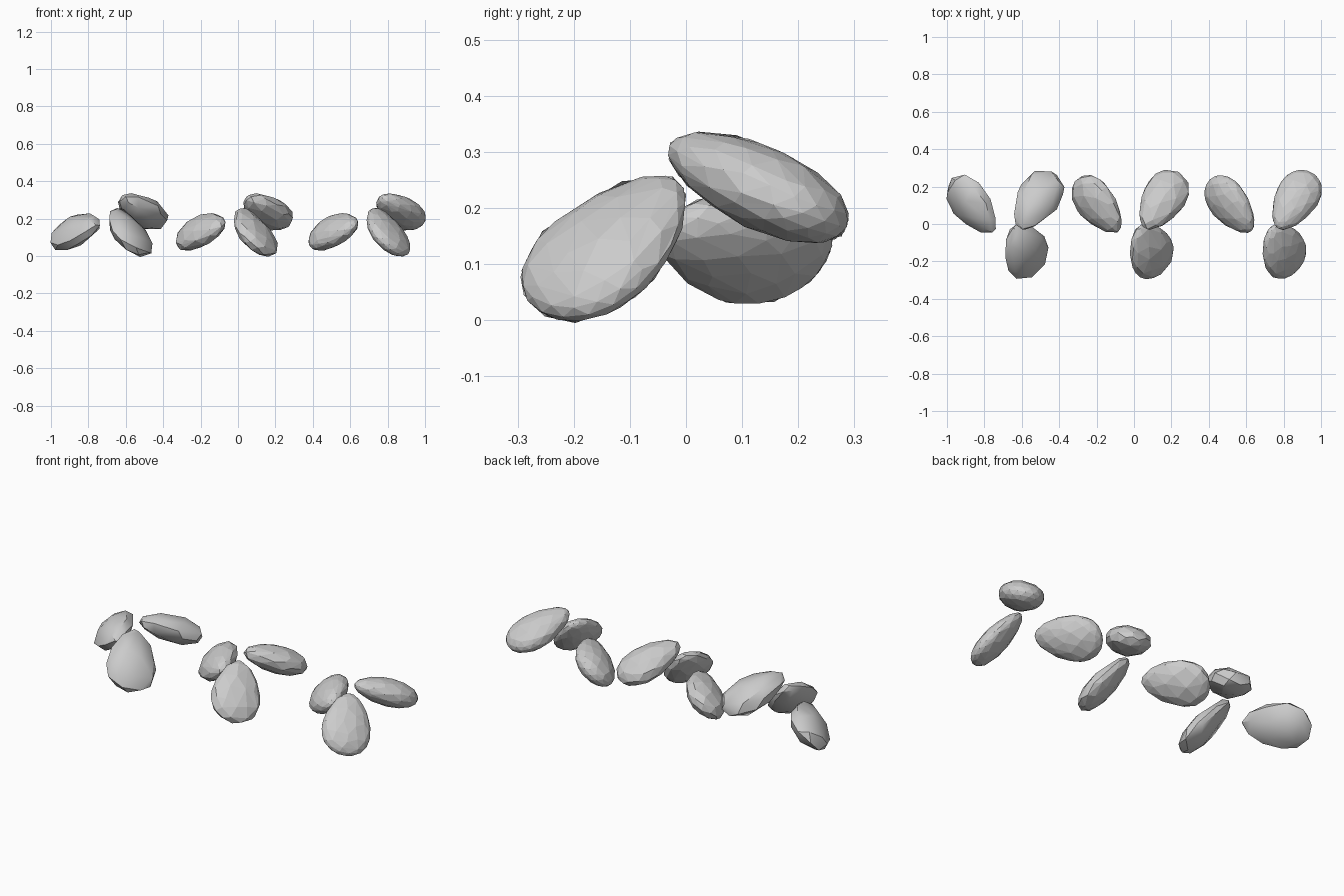
import bpy, bmesh, random
from mathutils import Vector, Matrix

cube = bpy.data.objects.get("Cube")
if cube:
    bpy.data.objects.remove(cube)

grey = bpy.data.materials.new("light_grey")
grey.use_nodes = True
colour = (0.6, 0.6, 0.6, 1)
grey.diffuse_color = colour
grey.node_tree.nodes["Principled BSDF"].inputs["Base Color"].default_value = colour


def seed(name, centre, tip, normal, size, detail, smooth, rng):
    """Flattened teardrop: long axis towards tip, thin axis along normal."""
    u = Vector(tip).normalized()
    n = Vector(normal)
    n = (n - u * n.dot(u)).normalized()
    axes = Matrix((u, n.cross(u), n)).transposed().to_4x4()
    bm = bmesh.new()
    bmesh.ops.create_icosphere(bm, subdivisions=3, radius=1)
    for v in bm.verts:
        t = v.co.x
        rough = 1 + rng.uniform(-0.012, 0.012)
        v.co = Vector((t * size[0],
                       v.co.y * (1 - 0.25 * t) * size[1] * rough,
                       v.co.z * (1 - 0.14 * t) * size[2] * rough))
    bm.transform(Matrix.Translation(centre) @ axes)
    mesh = bpy.data.meshes.new(name)
    bm.to_mesh(mesh)
    bm.free()
    mesh.materials.append(grey)
    ob = bpy.data.objects.new(name, mesh)
    bpy.context.collection.objects.link(ob)
    # Reduce to irregular facets
    dec = ob.modifiers.new("facets", 'DECIMATE')
    dec.ratio = detail
    bpy.ops.object.select_all(action='DESELECT')
    ob.select_set(True)
    bpy.context.view_layer.objects.active = ob
    bpy.ops.object.modifier_apply(modifier=dec.name)
    if smooth:
        bpy.ops.object.shade_smooth_by_angle(angle=0.55)


# Name, centre, tip direction, flat-side normal, half sizes
SEEDS = [
    ("front_seed", (0.085, -0.137, 0.132), (-0.34, 0.67, 0.66),
     (0.62, -0.37, 0.70), (0.178, 0.13, 0.06)),
    ("side_seed", (-0.193, 0.10, 0.135), (0.62, -0.765, 0.174),
     (-0.60, -0.316, 0.735), (0.18, 0.121, 0.069)),
    ("upper_seed", (0.15, 0.125, 0.24), (-0.465, -0.78, 0.375),
     (0.10, 0.42, 0.90), (0.188, 0.113, 0.073)),
]

# Three clusters, from coarse to fine
for label, dx, detail, smooth in (("coarse", -0.67, 0.19, True),
                                  ("medium", 0.0, 0.36, False),
                                  ("fine", 0.71, 0.6, False)):
    rng = random.Random(4)
    for name, c, tip, normal, size in SEEDS:
        seed(f"{label}_{name}", Vector(c) + Vector((dx, 0, 0)),
             tip, normal, size, detail, smooth, rng)
